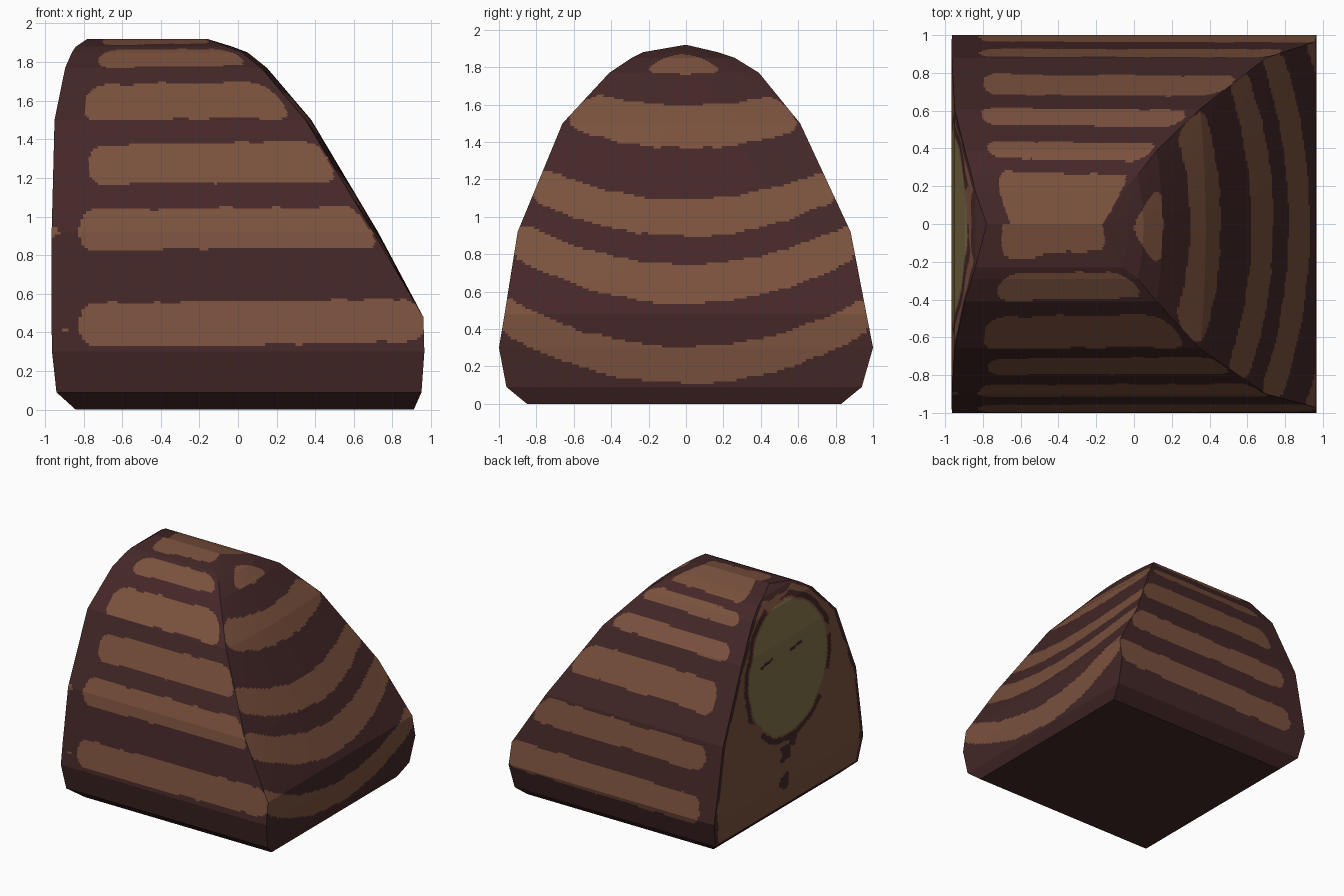
import bpy, bmesh, math
from mathutils import Vector, noise

if "Cube" in bpy.data.objects:
    bpy.data.objects.remove(bpy.data.objects["Cube"])

STEP = 0.016   # paint resolution
N = 110        # columns per side

# Loft profile: z, left x, right x, front y, back y, bulge of the right slope
PROFILE = [
    (0.00, -0.84, 0.91, -0.85, 0.83, 0),
    (0.09, -0.94, 0.95, -0.96, 0.94, 0),
    (0.30, -0.963, 0.965, -1.0, 1.0, 0),
    (0.48, -0.966, 0.96, -0.97, 0.965, 0),
    (0.92, -0.965, 0.70, -0.90, 0.88, 0.025),
    (1.50, -0.95, 0.35, -0.66, 0.61, 0.03),
    (1.77, -0.895, 0.12, -0.41, 0.39, 0.03),
    (1.85, -0.86, 0.02, -0.29, 0.26, 0.03),
    (1.88, -0.84, -0.06, -0.23, 0.17, 0.03),
    (1.92, -0.78, -0.16, 0.0, 0.0, 0),
]

# Stripes: bottom z, top z, gap at start, gap at end
FRONT = [(0.33, 0.57, 0.14, -0.02), (0.83, 1.05, 0.14, 0.0), (1.17, 1.39, 0.17, 0.0),
         (1.50, 1.70, 0.13, 0.04), (1.78, 1.875, 0.15, 0.03), (1.895, 1.99, 0.08, 0.0)]
BACK = [(0.26, 0.50, 0.14, -0.02), (0.68, 0.90, 0.14, 0.0), (1.11, 1.36, 0.15, 0.0),
        (1.50, 1.62, 0.13, 0.03), (1.72, 1.81, 0.11, 0.02), (1.845, 1.99, 0.12, 0.0)]
RIGHT = [(0.10, 0.31, -0.03, -0.03), (0.53, 0.75, -0.03, -0.03), (0.89, 1.10, -0.03, -0.03),
         (1.36, 1.60, 0.0, 0.0), (1.76, 1.875, 0.16, 0.16)]
DARK, BROWN, GREEN = 0, 1, 2


def srgb(r, g, b):
    return tuple(((c / 255 + 0.055) / 1.055) ** 2.4 for c in (r, g, b)) + (1,)


def rough(a, b, scale=9.0):
    return noise.noise(Vector((a * scale, b * scale, 3.7)))


def section(z):
    for p, q in zip(PROFILE, PROFILE[1:]):
        if z <= q[0]:
            t = (z - p[0]) / (q[0] - p[0])
            return [u + (v - u) * t for u, v in zip(p, q)]
    return PROFILE[-1]


def striped(rows, d0, d1, z, wobble):
    """True inside a round-ended, rough-edged band."""
    for z0, z1, g0, g1 in rows:
        if z0 < z < z1:
            a = min(max(min(d0 - g0, d1 - g1) / 0.08, 0), 1)
            b = min(max(min(z - z0, z1 - z) / (0.45 * (z1 - z0)), 0), 1)
            return math.hypot(1 - a, 1 - b) < 0.93 + 0.14 * wobble
    return False


def paint_cut_end(y, z, front, back):
    """Left face: brown with a green oval, dark rim, broken ring and cracks."""
    w = rough(y, z, 7)
    oval = math.hypot(y / 0.52, (z - 1.25) / 0.54) + 0.03 * w
    rim = min(y - front, back - y)
    if z < 0.10 or rim < 0.035 + 0.03 * w or z > 1.85 + 0.03 * w:
        return DARK
    if oval < 1:
        for cy, cz in ((-0.12, 1.40), (0.28, 1.39)):
            if abs(y - cy) < 0.08 and abs(z - cz + 0.15 * (y - cy)) < 0.013:
                return DARK
        return GREEN
    if 1.03 < oval < 1.12 and rough(y, z, 4) > -0.2:
        return DARK
    for cy, cz, r in ((0.03, 0.55, 0.07), (0.06, 0.32, 0.07), (-0.05, 0.62, 0.05)):
        if math.hypot(y - cy, z - cz) < r * (1 + 0.8 * rough(y, z, 14)):
            return DARK
    return BROWN


def paint(side, c):
    z, left, right, front, back, _ = section(c.z)
    if side == 3:
        return paint_cut_end(c.y, c.z, front, back)
    if side == 1:
        hit = striped(RIGHT, c.y - front, back - c.y, z - 0.29 * c.y ** 2, rough(c.y, z))
    else:
        rows = FRONT if side == 0 else BACK
        hit = striped(rows, c.x - left, right - c.x, z - 0.015 * c.x,
                      rough(c.x, z + side * 5))
    return BROWN if hit else DARK


# Row heights: every profile corner plus even steps between
heights = [0.0]
for p, q in zip(PROFILE, PROFILE[1:]):
    length = max(math.hypot(q[0] - p[0], q[k] - p[k]) for k in (2, 3))
    n = math.ceil(length / STEP)
    heights += [p[0] + (q[0] - p[0]) * i / n for i in range(1, n + 1)]

# Body: rectangular rings lofted upward to a ridge
bm = bmesh.new()
rings = []
for h in heights:
    z, l, r, f, b, bulge = section(h)
    ring = []
    for side in range(4):
        for i in range(N):
            t = i / N
            out = bulge * (1 - (2 * t - 1) ** 2)
            co = ((l + (r - l) * t, f), (r + out, f + (b - f) * t),
                  (r + (l - r) * t, b), (l, b + (f - b) * t))[side]
            ring.append(bm.verts.new((*co, h)))
    rings.append(ring)

for low, high in zip(rings, rings[1:]):
    for i in range(4 * N):
        j = (i + 1) % (4 * N)
        face = bm.faces.new((low[i], low[j], high[j], high[i]))
        face.material_index = paint(i // N, face.calc_center_median())
bm.faces.new(list(reversed(rings[0]))).material_index = DARK
bmesh.ops.remove_doubles(bm, verts=bm.verts, dist=1e-5)

mesh = bpy.data.meshes.new("striped_body")
bm.to_mesh(mesh)
bm.free()
for name, colour in (("dark brown", srgb(68, 39, 39)), ("light brown", srgb(122, 81, 61)),
                     ("olive green", srgb(128, 113, 71))):
    mat = bpy.data.materials.new(name)
    mat.diffuse_color = colour
    mat.use_nodes = True
    mat.node_tree.nodes["Principled BSDF"].inputs["Base Color"].default_value = mat.diffuse_color
    mesh.materials.append(mat)
body = bpy.data.objects.new("striped_body", mesh)
bpy.context.collection.objects.link(body)
